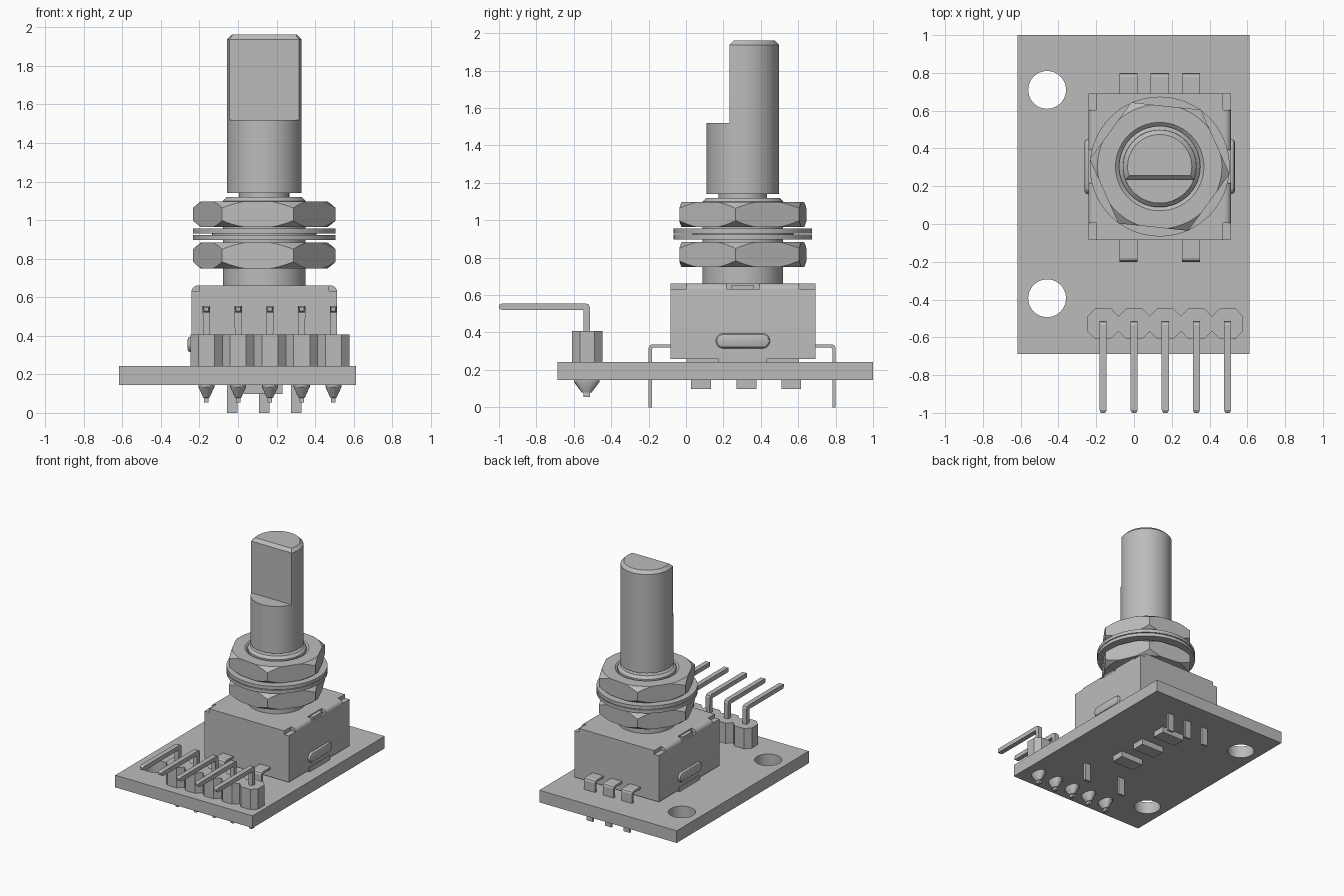
import bpy
import bmesh
import math
from mathutils import Matrix, Vector

cube = bpy.data.objects.get("Cube")
if cube:
    bpy.data.objects.remove(cube, do_unlink=True)

grey = bpy.data.materials.new("plain grey")
grey.use_nodes = True
GREY = (0.5, 0.5, 0.5, 1)
grey.diffuse_color = GREY
grey.node_tree.nodes["Principled BSDF"].inputs["Base Color"].default_value = GREY

CX, CY = 0.136, 0.304      # axis of the shaft and housing


def finish(name, bm, smooth=False):
    bmesh.ops.recalc_face_normals(bm, faces=bm.faces)
    mesh = bpy.data.meshes.new(name)
    bm.to_mesh(mesh)
    bm.free()
    mesh.materials.append(grey)
    obj = bpy.data.objects.new(name, mesh)
    bpy.context.collection.objects.link(obj)
    if smooth:
        smooth_edges(obj)
    return obj


def activate(obj):
    bpy.ops.object.select_all(action='DESELECT')
    obj.select_set(True)
    bpy.context.view_layer.objects.active = obj


def smooth_edges(obj):
    activate(obj)
    bpy.ops.object.shade_smooth_by_angle(angle=math.radians(30))


def box(name, lo, hi):
    bm = bmesh.new()
    lo, hi = Vector(lo), Vector(hi)
    size = hi - lo
    bmesh.ops.create_cube(bm, size=1, matrix=Matrix.Translation((lo + hi) / 2)
                          @ Matrix.Diagonal((*size, 1)))
    return finish(name, bm)


def prism(name, points, lo, hi, axis="x"):
    """Extrude a (y, z) outline along x, or an (x, y) outline along z."""
    bm = bmesh.new()
    if axis == "x":
        verts = [bm.verts.new((lo, a, b)) for a, b in points]
        step = (hi - lo, 0, 0)
    else:
        verts = [bm.verts.new((a, b, lo)) for a, b in points]
        step = (0, 0, hi - lo)
    out = bmesh.ops.extrude_face_region(bm, geom=[bm.faces.new(verts)], use_keep_orig=True)
    moved = [g for g in out["geom"] if isinstance(g, bmesh.types.BMVert)]
    bmesh.ops.translate(bm, verts=moved, vec=step)
    return finish(name, bm)


def lathe(name, profile, x=CX, y=CY, scale=(1, 1), sides=64, closed=False):
    """Revolve an (r, z) profile about a vertical axis."""
    bm = bmesh.new()
    rings = []
    for r, z in profile:
        rings.append([bm.verts.new((x + scale[0] * r * math.cos(t), y + scale[1] * r * math.sin(t), z))
                      for t in (2 * math.pi * i / sides for i in range(sides))])
    pairs = list(zip(rings, rings[1:] + rings[:1])) if closed else list(zip(rings, rings[1:]))
    for a, b in pairs:
        for i in range(sides):
            j = (i + 1) % sides
            bm.faces.new((a[i], a[j], b[j], b[i]))
    if not closed:
        bm.faces.new(rings[0])
        bm.faces.new(rings[-1])
    return finish(name, bm, True)


def boolean(obj, tool, operation='DIFFERENCE'):
    mod = obj.modifiers.new("cut", 'BOOLEAN')
    mod.operation, mod.object, mod.solver = operation, tool, 'EXACT'
    activate(obj)
    bpy.ops.object.modifier_apply(modifier=mod.name)
    bpy.data.objects.remove(tool, do_unlink=True)


# Circuit board with two mounting holes
board = box("circuit_board", (-0.617, -0.687, 0.145), (0.612, 1.0, 0.243))
for y in (0.71, -0.393):
    boolean(board, lathe("hole_cutter", [(0.1, 0), (0.1, 0.4)], -0.46, y))
smooth_edges(board)

# Encoder housing: rounded along the top side edges, notched at the top
housing = box("housing", (CX - 0.378, CY - 0.388, 0.258), (CX + 0.378, CY + 0.388, 0.662))
bm = bmesh.new()
bm.from_mesh(housing.data)
top_edges = [e for e in bm.edges
             if all(v.co.z > 0.6 for v in e.verts)
             and abs(e.verts[0].co.x - e.verts[1].co.x) < 0.01]
bmesh.ops.bevel(bm, geom=top_edges, offset=0.035, segments=5, profile=0.5, affect='EDGES')
bm.to_mesh(housing.data)
bm.free()
for side in (-1, 1):
    for y, half in ((CY - 0.388, 0.088), (CY, 0.088), (CY + 0.388, 0.088)):
        xs = sorted((CX + side * 0.335, CX + side * 0.42))
        boolean(housing, box("notch_cutter", (xs[0], y - half, 0.632), (xs[1], y + half, 0.7)))
smooth_edges(housing)
box("housing_base", (CX - 0.35, CY - 0.3, 0.24), (CX + 0.35, CY + 0.3, 0.3))

for side, label in ((-1, "right"), (1, "left")):
    # Tabs folded into the top slots and under the housing
    xs = sorted((CX + side * 0.33, CX + side * 0.365))
    box(label + "_top_tab", (xs[0], CY - 0.06, 0.62), (xs[1], CY + 0.06, 0.655))
    xs = sorted((CX + side * 0.33, CX + side * 0.382))
    box(label + "_bottom_tab", (xs[0], CY - 0.13, 0.24), (xs[1], CY + 0.13, 0.28))
    # Rounded embossed rib
    bm = bmesh.new()
    rings = []
    for inset, depth in ((0, 0.37), (0, 0.385), (0.006, 0.394), (0.016, 0.398)):
        ring = []
        for i in range(24):
            t = math.pi * (2 * i + 1) / 24
            c, s, r = math.cos(t), math.sin(t), 0.04 - inset
            ring.append(bm.verts.new((CX + side * depth,
                                      CY + math.copysign(0.105, c) + r * c, 0.355 + r * s)))
        rings.append(ring)
    for a, b in zip(rings, rings[1:]):
        for i in range(24):
            j = (i + 1) % 24
            bm.faces.new((a[i], a[j], b[j], b[i]))
    bm.faces.new(rings[-1])
    bm.faces.new(rings[0])
    finish(label + "_side_rib", bm, True)

# Bushing and grooved neck
lathe("bushing", [(0.215, 0.65), (0.215, 1.1), (0.195, 1.12), (0.13, 1.12), (0.13, 1.15)])

# Washers
lathe("lower_washer", [(0.37, 0.898), (0.37, 0.924), (0.2, 0.924), (0.2, 0.898)], closed=True)
lathe("upper_washer", [(0.37, 0.93), (0.37, 0.957), (0.2, 0.957), (0.2, 0.93)], closed=True)
lathe("washer_spacer", [(0.27, 0.92), (0.27, 0.934), (0.2, 0.934), (0.2, 0.92)], closed=True)

# Hexagonal nuts with chamfered corners
for label, low in (("lower", 0.75), ("upper", 0.964)):
    high = low + 0.133
    hexagon = [(CX + 0.372 * math.cos(t), CY + 0.372 * math.sin(t))
               for t in (math.radians(60 * i - 6) for i in range(6))]
    nut = prism(label + "_nut", hexagon, low, high, "z")
    chamfer = lathe("nut_chamfer", [(0.205, low - 0.001), (0.328, low - 0.001), (0.38, low + 0.04),
                                    (0.38, high - 0.04), (0.328, high + 0.001), (0.235, high + 0.001),
                                    (0.205, high - 0.025)], closed=True, sides=96)
    boolean(nut, chamfer, 'INTERSECT')
    smooth_edges(nut)

# Shaft with a flat at the front of its upper half
shaft = lathe("shaft", [(0.194, 1.14), (0.194, 1.938), (0.17, 1.962)])
boolean(shaft, prism("flat_cutter", [(-0.2, 1.52), (0.232, 1.52), (0.232, 1.938), (0.262, 1.968),
                                     (0.262, 2.1), (-0.2, 2.1)], -0.3, 0.6))
smooth_edges(shaft)

# Bent terminals: three at the back, two at the front
bend = [(0.37, 0.337), (0.48, 0.337), (0.494, 0.331), (0.5, 0.317), (0.5, 0.2),
        (0.482, 0.2), (0.482, 0.312), (0.475, 0.319), (0.37, 0.319)]
for side, label, xs in ((1, "back", (-0.03, CX, 0.302)), (-1, "front", (-0.03, 0.302))):
    outline = [(CY - 0.004 + side * y, z) for y, z in bend]
    ys = sorted((CY - 0.004 + side * 0.482, CY - 0.004 + side * 0.5))
    for x in xs:
        prism(label + "_terminal", outline, x - 0.048, x + 0.048)
        box(label + "_terminal_leg", (x - 0.027, ys[0], 0), (x + 0.027, ys[1], 0.21))

# Pin header: joined octagonal blocks, bent pins and solder cones
pin = [(-0.549, 0.055), (-0.549, 0.52), (-0.985, 0.52), (-1.0, 0.529), (-1.0, 0.546), (-0.985, 0.555),
       (-0.535, 0.555), (-0.52, 0.549), (-0.514, 0.535), (-0.514, 0.055)]
octagon = [(-0.0825, -0.04), (-0.042, -0.081), (0.042, -0.081), (0.0825, -0.04),
           (0.0825, 0.04), (0.042, 0.081), (-0.042, 0.081), (-0.0825, 0.04)]
for i in range(5):
    x = -0.164 + 0.1648 * i
    prism("header_block", [(x + a, -0.528 + b) for a, b in octagon], 0.243, 0.407, "z")
    obj = prism("header_pin", pin, x - 0.019, x + 0.019)
    for v in obj.data.vertices:      # narrow both ends
        if v.co.y < -0.99 or v.co.z < 0.06:
            v.co.x = x + (v.co.x - x) * 0.6
    lathe("solder_cone", [(1, 0.15), (1, 0.135), (0.4, 0.08), (0.3, 0.078)], x, -0.531,
          scale=(0.042, 0.068), sides=24)

# Small components under the board
for y in (0.08, 0.323, 0.563):
    box("chip", (0.03, y - 0.053, 0.098), (0.232, y + 0.053, 0.15))
